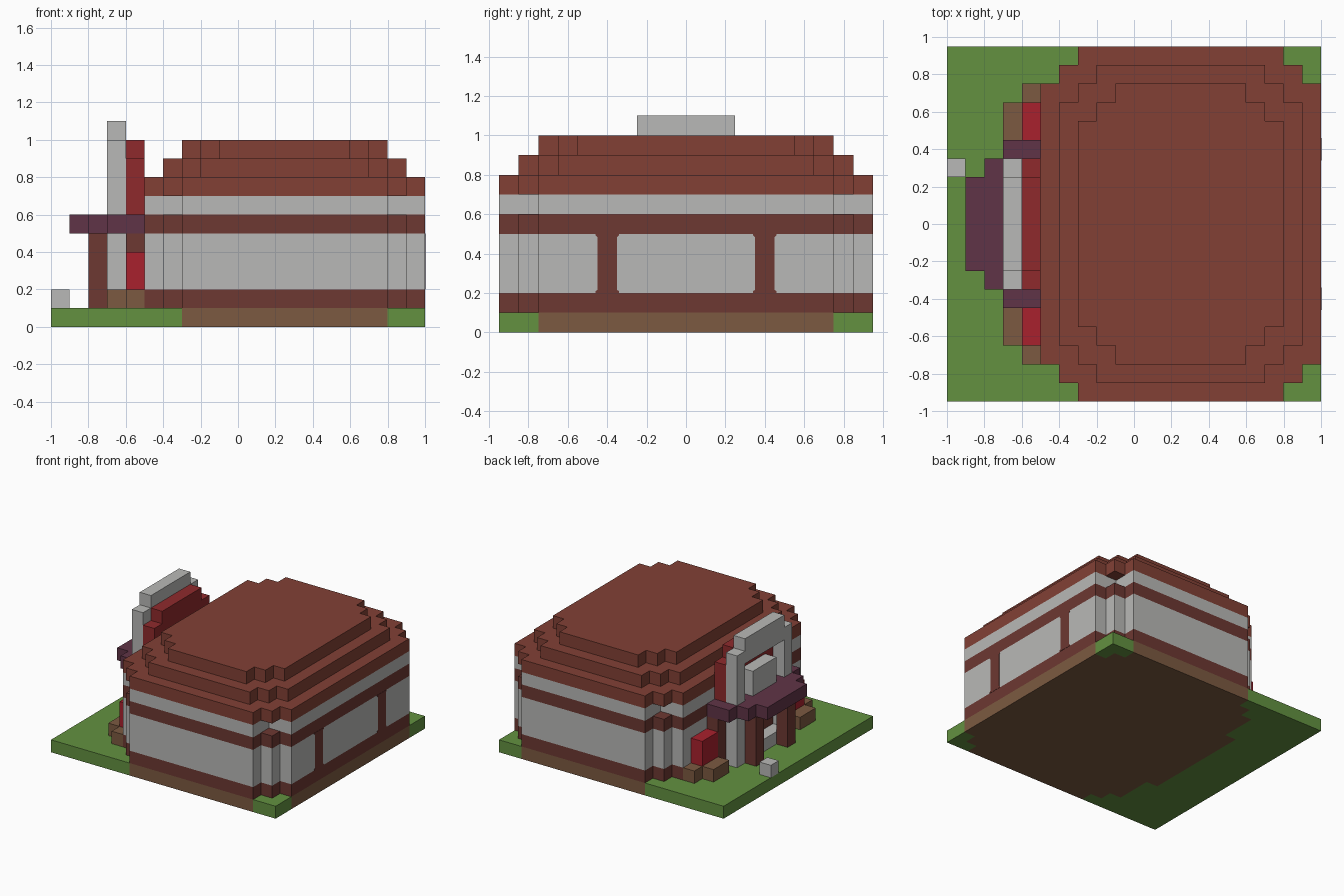
import bpy, bmesh
from mathutils import Vector

cube = bpy.data.objects.get("Cube")
if cube:
    bpy.data.objects.remove(cube, do_unlink=True)


def material(name, code):
    """Flat colour from a display hex code, stored as linear values."""
    srgb = [int(code[i:i + 2], 16) / 255 for i in (0, 2, 4)]
    lin = [c / 12.92 if c <= 0.04045 else ((c + 0.055) / 1.055) ** 2.4 for c in srgb]
    m = bpy.data.materials.new(name)
    m.use_nodes = True
    m.diffuse_color = (*lin, 1)
    m.node_tree.nodes["Principled BSDF"].inputs["Base Color"].default_value = (*lin, 1)
    return m


grass = material("grass green", "639140")
earth = material("earth brown", "7c5a41")
tile = material("roof red brown", "824035")
pale = material("pale grey", "b9b9b7")
brick = material("dark brick", "6d3832")
red = material("bright red", "a9212d")
crimson = material("deep red", "8f2a2c")
plum = material("plum", "603447")


def finish(name, bm, *mats):
    bmesh.ops.recalc_face_normals(bm, faces=bm.faces)
    mesh = bpy.data.meshes.new(name)
    bm.to_mesh(mesh)
    bm.free()
    for m in mats:
        mesh.materials.append(m)
    obj = bpy.data.objects.new(name, mesh)
    bpy.context.collection.objects.link(obj)
    return obj


def prism(name, points, offset, mat):
    """Extrude a closed outline of 3D points along an offset."""
    bm = bmesh.new()
    face = bm.faces.new([bm.verts.new(p) for p in points])
    out = bmesh.ops.extrude_face_region(bm, geom=[face])
    moved = [v for v in out["geom"] if isinstance(v, bmesh.types.BMVert)]
    bmesh.ops.translate(bm, verts=moved, vec=Vector(offset))
    return finish(name, bm, mat)


def box(name, x, y, z, mat):
    pts = [(x[0], y[0], z[0]), (x[1], y[0], z[0]), (x[1], y[1], z[0]), (x[0], y[1], z[0])]
    return prism(name, pts, (0, 0, z[1] - z[0]), mat)


def mirrored(half):
    """Close a half outline of (across, along) by mirroring it across zero."""
    return half + [(-a, b) for a, b in reversed(half)]


CENTRE = 0.25          # middle of the building along x
V = 0.1                # block size


def stepped_layer(name, inset, z0, z1, mat, notch=False):
    """Rectangle with stair-stepped corners."""
    steps = [(0.55, 0.95), (0.65, 0.85), (0.75, 0.75)]
    if notch:
        steps = [steps[0], steps[2]]
    quarter = []
    for i, (a, b) in enumerate(steps):
        if i:
            quarter.append((steps[i - 1][0] - inset, b - inset))
        quarter.append((a - inset, b - inset))
    # the inner steps of smaller layers keep the same stair shape
    right = quarter + [(a, -b) for a, b in reversed(quarter)]
    pts = [(CENTRE + a, b, z0) for a, b in mirrored(right)]
    return prism(name, pts, (0, 0, z1 - z0), mat)


# Ground slab: blocks coloured by whether they lie under the building
def under_building(x, y):
    dx, dy = abs(x - CENTRE), abs(y)
    house = dx < 0.75 and dy < 0.95 and (
        dx < 0.55 or (dx < 0.65 and dy < 0.85) or dy < 0.75)
    return house or (-0.6 < x < 0 and dy < 0.45)


bm = bmesh.new()
bmesh.ops.create_grid(bm, x_segments=20, y_segments=19, size=1)
for v in bm.verts:
    v.co.y *= 0.95
out = bmesh.ops.extrude_face_region(bm, geom=bm.faces[:])
bmesh.ops.translate(bm, vec=(0, 0, V),
                    verts=[v for v in out["geom"] if isinstance(v, bmesh.types.BMVert)])
for f in bm.faces:
    c = f.calc_center_median() * 0.99
    f.material_index = int(under_building(c.x, c.y))
finish("ground", bm, grass, earth)

# Walls in horizontal bands
stepped_layer("wall_base", 0, 0.1, 0.2, brick)
stepped_layer("window_band", 0, 0.2, 0.5, pale)
stepped_layer("wall_lintel", 0, 0.5, 0.6, brick)
stepped_layer("upper_band", 0, 0.6, 0.7, pale, notch=True)

# Roof tiers
for i in range(3):
    stepped_layer(f"roof_tier_{i + 1}", V * i, 0.7 + V * i, 0.8 + V * i, tile)

# Window mullions with small flared ends
for side, y in (("front", -0.4), ("back", 0.4)):
    half = [(0.06, 0.2), (0.06, 0.208), (0.05, 0.216),
            (0.05, 0.484), (0.06, 0.492), (0.06, 0.5)]
    prism(f"mullion_{side}", [(1, y + a, z) for a, z in mirrored(half)], (0.002, 0, 0), brick)

# Entrance: porch wall, threshold and canopy
box("porch_wall", (-0.6, -0.5), (-0.45, 0.45), (0.1, 0.5), brick)
box("threshold", (-0.7, -0.6), (-0.25, 0.25), (0.1, 0.2), pale)
canopy = [(0.45, -0.5), (0.45, -0.7), (0.35, -0.7), (0.35, -0.8), (0.25, -0.8), (0.25, -0.9)]
prism("canopy", [(x, y, 0.5) for y, x in mirrored(canopy)], (0, 0, V), plum)

# Sign above the canopy: arch, inner panel and backing
arch = [(0.25, 0.9), (0.25, 0.6), (0.35, 0.6), (0.35, 1.0), (0.25, 1.0), (0.25, 1.1)]
prism("sign_arch", [(-0.7, y, z) for y, z in mirrored(arch)], (V, 0, 0), pale)
box("sign_panel", (-0.7, -0.6), (-0.15, 0.15), (0.6, 0.8), pale)
backing = [(0.35, 0.6), (0.35, 0.9), (0.25, 0.9), (0.25, 1.0)]
prism("sign_backing", [(-0.6, y, z) for y, z in mirrored(backing)], (V, 0, 0), crimson)

# Paired parts on both sides of the entrance
for side, s in (("left", -1), ("right", 1)):
    def span(a, b):
        return sorted((s * a, s * b))
    box(f"grey_column_{side}", (-0.7, -0.6), span(0.25, 0.35), (0.1, 0.5), pale)
    box(f"porch_post_{side}", (-0.8, -0.7), span(0.15, 0.25), (0.1, 0.5), brick)
    box(f"planter_{side}", (-0.7, -0.6), span(0.45, 0.65), (0.1, 0.2), earth)
    box(f"planter_end_{side}", (-0.6, -0.5), span(0.45, 0.75), (0.1, 0.2), earth)
    box(f"red_block_{side}", (-0.6, -0.5), span(0.45, 0.65), (0.2, 0.4), red)

# Small block standing on the grass
box("marker_block", (-1, -0.9), (0.25, 0.35), (0.1, 0.2), pale)
